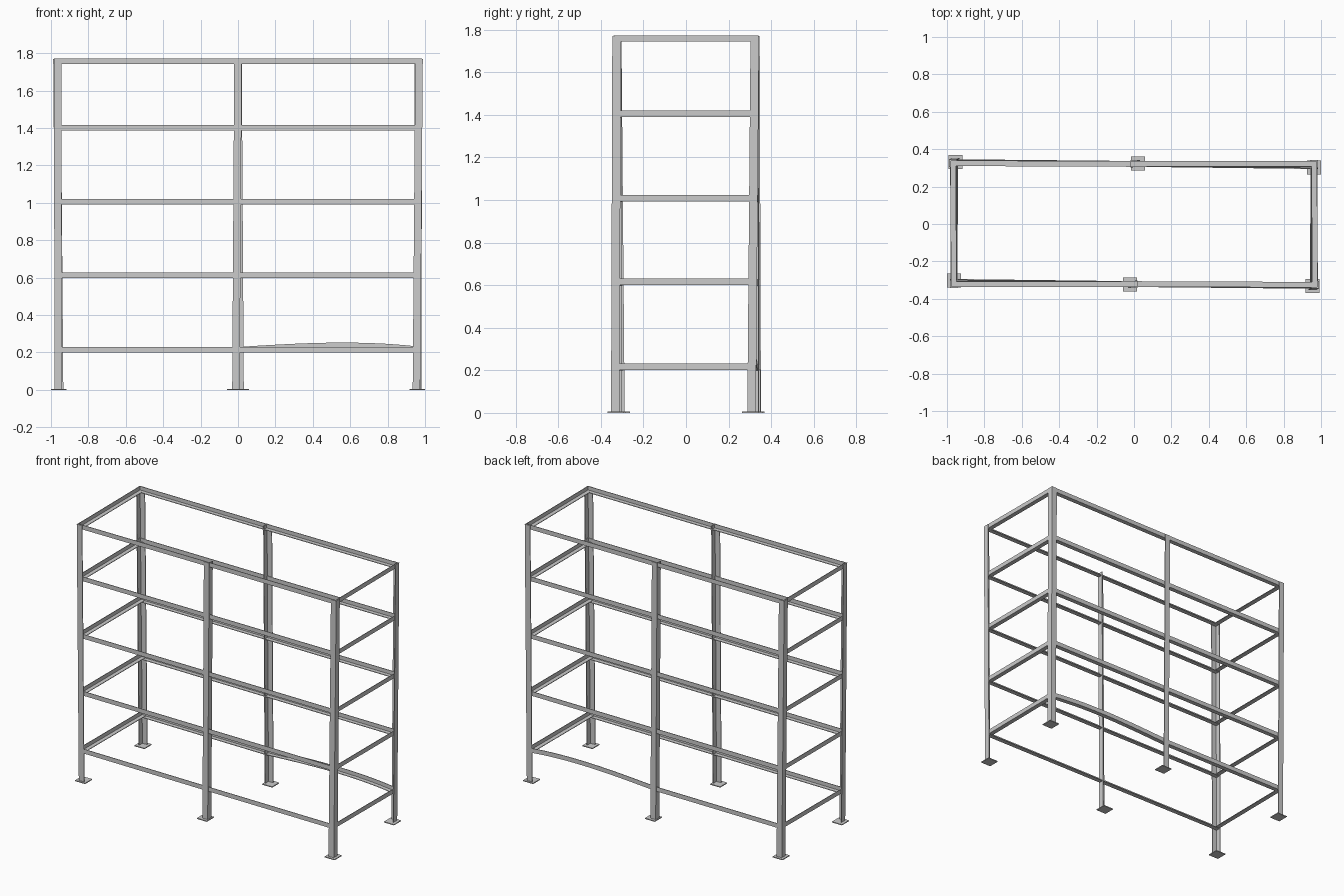
import bpy, bmesh, math
from mathutils import Vector

if "Cube" in bpy.data.objects:
    bpy.data.objects.remove(bpy.data.objects["Cube"])

T = 0.005          # steel thickness
POST_W = 0.04      # post flange width
RAIL_H, RAIL_W = 0.03, 0.031
HEIGHT = 1.77
LEVELS = [0.229, 0.627, 1.02, 1.416, 1.772]   # top of the rails


def loft(name, rings):
    """Skin a list of closed sections and cap both ends."""
    bm = bmesh.new()
    rows = [[bm.verts.new(p) for p in ring] for ring in rings]
    n = len(rows[0])
    for a, b in zip(rows, rows[1:]):
        for i in range(n):
            j = (i + 1) % n
            bm.faces.new((a[i], a[j], b[j], b[i]))
    bm.faces.new(rows[0])
    bm.faces.new(rows[-1])
    bmesh.ops.recalc_face_normals(bm, faces=bm.faces)
    me = bpy.data.meshes.new(name)
    bm.to_mesh(me)
    bm.free()
    ob = bpy.data.objects.new(name, me)
    bpy.context.collection.objects.link(ob)
    return ob


def ell(w, h, t=T):
    return [(0, 0), (w, 0), (w, t), (t, t), (t, h), (0, h)]


def post(name, low, top, dx, dy):
    """Upright angle iron; dx, dy point along its two flanges."""
    rings = []
    for (x, y), z in ((low, 0.004), (top, HEIGHT)):
        rings.append([(x + dx * u, y + dy * v, z) for u, v in ell(POST_W, POST_W)])
    loft(name, rings)


def rail(name, a, b, inward, z, bow=0.0):
    """Angle iron: upright flange outside, level flange at the bottom, inside."""
    a, b, inward = Vector(a), Vector(b), Vector(inward)
    steps = 16 if bow else 1
    rings = []
    for k in range(steps + 1):
        f = k / steps
        p = a.lerp(b, f) + inward * T
        zz = z - RAIL_H + bow * math.sin(math.pi * f ** 0.8)
        rings.append([(p.x + inward.x * u, p.y + inward.y * u, zz + v)
                      for u, v in ell(RAIL_W, RAIL_H, 0.004)])
    loft(name, rings)


def foot(name, x, y, r=0.038, t=0.006):
    sq = [(-r, -r), (r, -r), (r, r), (-r, r)]
    loft(name, [[(x + u, y + v, z) for u, v in sq] for z in (0, t)])


# Slightly leaning posts: bottom corner, top corner, foot centre, flange directions
POSTS = {
    "outer": ((-0.980, -0.328), (-0.985, -0.343), (-0.962, -0.302), (1, 1)),
    "middle": ((0.009, -0.342), (0.020, -0.342), (-0.022, -0.323), (-1, 1)),
    "far": ((0.974, -0.352), (0.988, -0.346), (0.954, -0.331), (-1, 1)),
}


def at(key, z, s):
    low, top = POSTS[key][:2]
    return Vector(low).lerp(Vector(top), z / HEIGHT) * s


# The frame repeats with a half turn: s = 1 front, s = -1 back
for s, side, end in ((1, "front", "left"), (-1, "back", "right")):
    for key, (low, top, plate, d) in POSTS.items():
        post(f"{side}_{key}_post", Vector(low) * s, Vector(top) * s, d[0] * s, d[1] * s)
        foot(f"{side}_{key}_foot", plate[0] * s, plate[1] * s)
    for i, z in enumerate(LEVELS):
        a, m, b = (at(k, z, s) for k in ("outer", "middle", "far"))
        opposite = at("far", z, -s)
        step = Vector((s * T, 0))
        # the lower back right rail is bent upwards
        bow = 0.024 if (s == -1 and i == 0) else 0
        rail(f"{side}_rail_a_{i + 1}", a + step, m, (0, s), z, bow)
        rail(f"{side}_rail_b_{i + 1}", m, b - step, (0, s), z)
        lift = 0.003 if i < 4 else 0.001
        gap = Vector((0, s * 2 * T))
        rail(f"{end}_end_rail_{i + 1}", a + gap, opposite - gap, (s, 0), z + lift)
